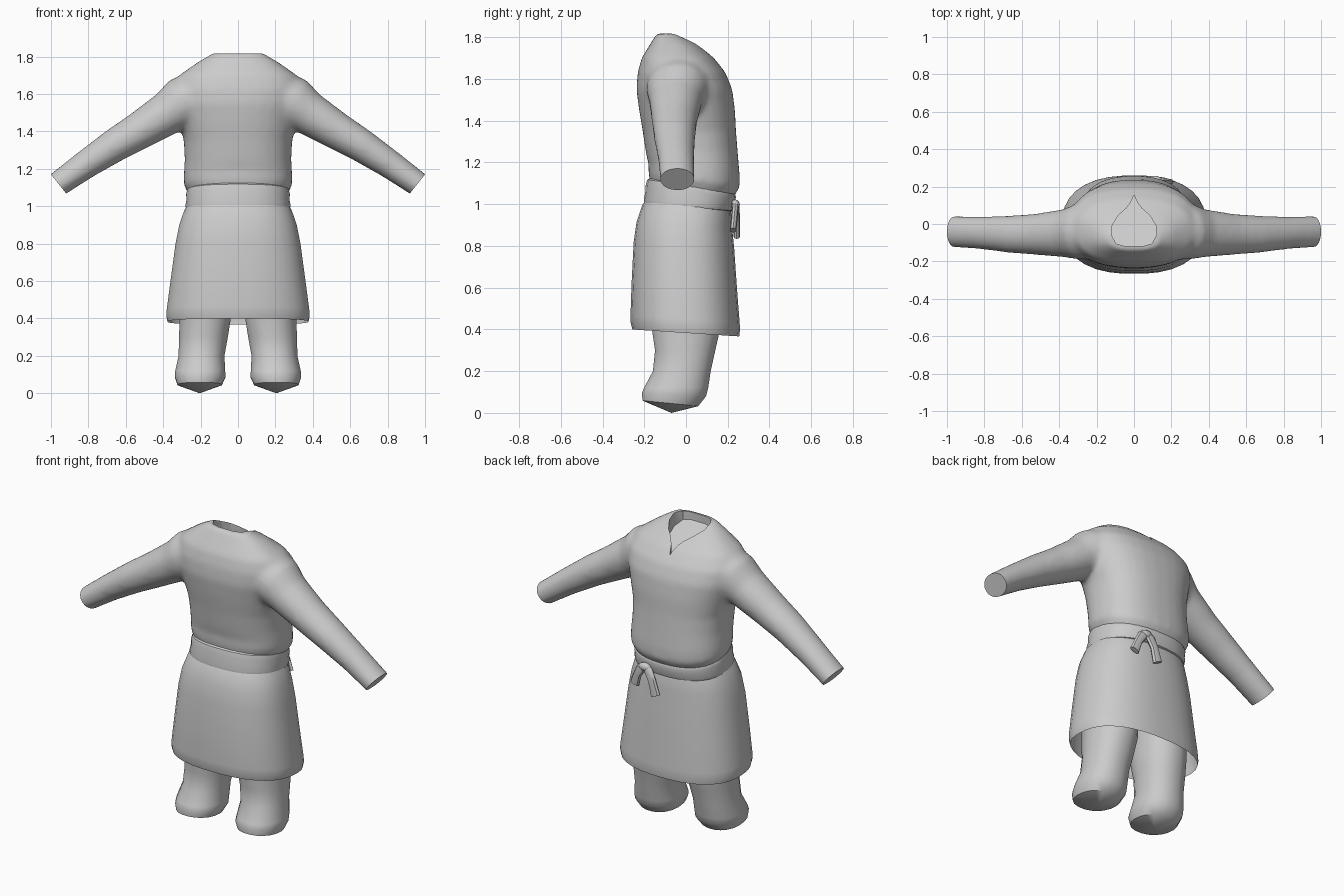
import bpy, bmesh, math
from mathutils import Vector

if "Cube" in bpy.data.objects:
    bpy.data.objects.remove(bpy.data.objects["Cube"])

cloth = bpy.data.materials.new("grey cloth")
cloth.diffuse_color = (0.6, 0.6, 0.6, 1)
cloth.use_nodes = True
cloth.node_tree.nodes["Principled BSDF"].inputs["Base Color"].default_value = cloth.diffuse_color


def make(name, bm, smooth=True):
    bmesh.ops.recalc_face_normals(bm, faces=bm.faces)
    me = bpy.data.meshes.new(name)
    bm.to_mesh(me)
    bm.free()
    ob = bpy.data.objects.new(name, me)
    bpy.context.collection.objects.link(ob)
    me.materials.append(cloth)
    if smooth:
        shade(ob)
    return ob


def select(ob):
    bpy.ops.object.select_all(action='DESELECT')
    ob.select_set(True)
    bpy.context.view_layer.objects.active = ob


def shade(ob, angle=40):
    select(ob)
    bpy.ops.object.shade_smooth_by_angle(angle=math.radians(angle))


def skin(bm, rings, caps=(True, True)):
    """Bridge equal point rings with quads, optionally capping the ends."""
    vs = [[bm.verts.new(p) for p in r] for r in rings]
    n = len(vs[0])
    for a, b in zip(vs, vs[1:]):
        for i in range(n):
            j = (i + 1) % n
            bm.faces.new((a[i], a[j], b[j], b[i]))
    if caps[0]:
        bm.faces.new(vs[0])
    if caps[1]:
        bm.faces.new(vs[-1])
    return vs


def flat_ring(z, hw, y0, y1, tilt=0.0, cx=0.0, n=32, power=2.4):
    """Rounded horizontal section; tilt lowers the back edge."""
    pts = []
    for i in range(n):
        t = 2 * math.pi * (i + 0.5) / n
        c, s = math.cos(t), math.sin(t)
        x = hw * math.copysign(abs(c) ** (2 / power), c)
        y = (y0 + y1) / 2 + (y1 - y0) / 2 * math.copysign(abs(s) ** (2 / power), s)
        pts.append((cx + x, y, z - tilt * y))
    return pts


def sleeve_ring(side, top, bot, y0, y1, n=20):
    """Section of a sleeve spanning a top and a bottom point."""
    t, b = Vector((top[0], 0, top[1])), Vector((bot[0], 0, bot[1]))
    pts = []
    for i in range(n):
        a = 2 * math.pi * i / n
        p = (t + b) / 2 + (t - b) / 2 * math.cos(a)
        pts.append((side * p.x, (y0 + y1) / 2 + (y1 - y0) / 2 * math.sin(a), p.z))
    return pts


# Shirt: torso and sleeves fused into one surface
bm = bmesh.new()
torso = [
    (1.00, 0.24, -0.15, 0.19, 0.15), (1.08, 0.268, -0.172, 0.235, 0.15),
    (1.12, 0.290, -0.180, 0.257, 0.15), (1.17, 0.290, -0.180, 0.257, 0.10),
    (1.25, 0.285, -0.193, 0.248, 0), (1.35, 0.290, -0.208, 0.240, 0),
    (1.45, 0.315, -0.225, 0.235, 0), (1.55, 0.345, -0.238, 0.222, 0),
    (1.63, 0.350, -0.232, 0.190, 0), (1.70, 0.315, -0.213, 0.135, 0),
    (1.77, 0.215, -0.170, 0.050, 0), (1.818, 0.135, -0.140, -0.035, 0)]
skin(bm, [flat_ring(*r) for r in torso])
sleeve = [
    ((0.24, 1.73), (0.12, 1.47), -0.19, 0.13), ((0.37, 1.672), (0.22, 1.43), -0.19, 0.11),
    ((0.435, 1.60), (0.31, 1.40), -0.178, 0.08), ((0.58, 1.49), (0.47, 1.32), -0.165, 0.055),
    ((0.71, 1.40), (0.61, 1.25), -0.155, 0.045), ((0.86, 1.285), (0.77, 1.16), -0.135, 0.04),
    ((1.002, 1.172), (0.92, 1.065), -0.125, 0.043),
    ((1.047, 1.135), (0.967, 1.03), -0.123, 0.042)]
for side in (-1, 1):
    skin(bm, [sleeve_ring(side, *r) for r in sleeve])
shirt = make("shirt", bm, False)

# Teardrop cutter for the neck opening
half = [(0.05, -0.118), (0.095, -0.105), (0.12, -0.06), (0.118, -0.01),
        (0.085, 0.045), (0.04, 0.085), (0.018, 0.115)]
outline = half + [(0, 0.155)] + [(-x, y) for x, y in reversed(half)]
bm = bmesh.new()
skin(bm, [[(x, y, 1.70 - 0.6 * y) for x, y in outline], [(x, y, 2) for x, y in outline]])
cutter = make("neck_cutter", bm, False)
cutter.hide_render = True

m = shirt.modifiers.new("fuse", 'REMESH')
m.mode, m.voxel_size = 'VOXEL', 0.015
m = shirt.modifiers.new("relax", 'SMOOTH')
m.factor, m.iterations = 0.5, 8
m = shirt.modifiers.new("neck", 'BOOLEAN')
m.operation, m.solver, m.object = 'DIFFERENCE', 'EXACT', cutter
select(shirt)
bpy.ops.object.convert(target='MESH')
bpy.data.objects.remove(cutter)

# Crisp cuffs
bm = bmesh.new()
bm.from_mesh(shirt.data)
for side in (-1, 1):
    cut = bmesh.ops.bisect_plane(
        bm, geom=bm.verts[:] + bm.edges[:] + bm.faces[:], plane_co=(side * 0.96, 0, 1.12),
        plane_no=(side * 0.78, 0, -0.62), clear_outer=True)
    rim = [e for e in cut["geom_cut"] if isinstance(e, bmesh.types.BMEdge)]
    bmesh.ops.holes_fill(bm, edges=rim, sides=0)
bm.to_mesh(shirt.data)
bm.free()
shirt.data.materials.clear()
shirt.data.materials.append(cloth)
shade(shirt)

# Belt
bm = bmesh.new()
belt = [(1.105, 0.250, -0.165, 0.215, 0.15), (1.09, 0.272, -0.186, 0.235, 0.15),
        (1.065, 0.278, -0.194, 0.240, 0.13), (1.035, 0.276, -0.196, 0.236, 0.11),
        (1.005, 0.282, -0.203, 0.232, 0.09), (0.985, 0.278, -0.202, 0.226, 0.07),
        (0.972, 0.255, -0.185, 0.205, 0.06)]
skin(bm, [flat_ring(*r) for r in belt], (False, False))
make("belt", bm)

# Skirt, open at the hem
bm = bmesh.new()
skirt = [(1.03, 0.255, -0.180, 0.200, 0.06), (0.98, 0.287, -0.212, 0.217, 0.06),
         (0.90, 0.315, -0.238, 0.222, 0.06), (0.80, 0.335, -0.252, 0.232, 0.06),
         (0.60, 0.362, -0.262, 0.246, 0.06), (0.45, 0.382, -0.267, 0.258, 0.06),
         (0.415, 0.385, -0.266, 0.260, 0.065), (0.383, 0.378, -0.258, 0.256, 0.065)]
skin(bm, [flat_ring(*r) for r in skirt], (True, False))
make("skirt", bm)

# Trouser legs with shallow pointed soles
leg = [(0.80, 0.135, -0.17, 0.17, 0), (0.40, 0.138, -0.165, 0.165, 0),
       (0.30, 0.132, -0.150, 0.142, 0), (0.20, 0.124, -0.160, 0.120, 0),
       (0.12, 0.135, -0.203, 0.108, 0), (0.085, 0.137, -0.213, 0.098, 0.05),
       (0.038, 0.120, -0.210, 0.060, 0.10)]
mids = (0.165, 0.175, 0.185, 0.195, 0.202, 0.202, 0.205)
for side, label in ((-1, "left"), (1, "right")):
    bm = bmesh.new()
    rings = skin(bm, [flat_ring(*r, cx=side * c, n=20, power=2.2)
                      for r, c in zip(leg, mids)], (True, False))
    tip = bm.verts.new((side * 0.205, -0.07, 0))
    for a, b in zip(rings[-1], rings[-1][1:] + rings[-1][:1]):
        bm.faces.new((a, b, tip))
    make(label + "_trouser_leg", bm, True)


# Belt knot with two hanging tails
def tail(name, path):
    bm = bmesh.new()
    rings = []
    for x, y, z, w in path:
        rings.append([(x + w * math.cos(a), y + 0.016 * math.sin(a),
                       z + 0.4 * w * math.cos(a) * (1 if path[-1][0] > path[0][0] else -1))
                      for a in (2 * math.pi * i / 8 for i in range(8))])
    skin(bm, rings)
    make(name, bm)


tail("long_belt_tail", [(0.125, 0.232, 1.01, 0.026), (0.085, 0.240, 0.985, 0.028),
                        (0.058, 0.243, 0.93, 0.024), (0.035, 0.243, 0.845, 0.030)])
tail("short_belt_tail", [(0.095, 0.232, 1.01, 0.026), (0.135, 0.236, 0.985, 0.028),
                         (0.162, 0.232, 0.94, 0.024), (0.185, 0.226, 0.875, 0.028)])
bm = bmesh.new()
bmesh.ops.create_uvsphere(bm, u_segments=12, v_segments=8, radius=1)
for v in bm.verts:
    v.co = (0.11 + 0.04 * v.co.x, 0.236 + 0.022 * v.co.y, 0.998 + 0.024 * v.co.z)
make("belt_knot", bm)
